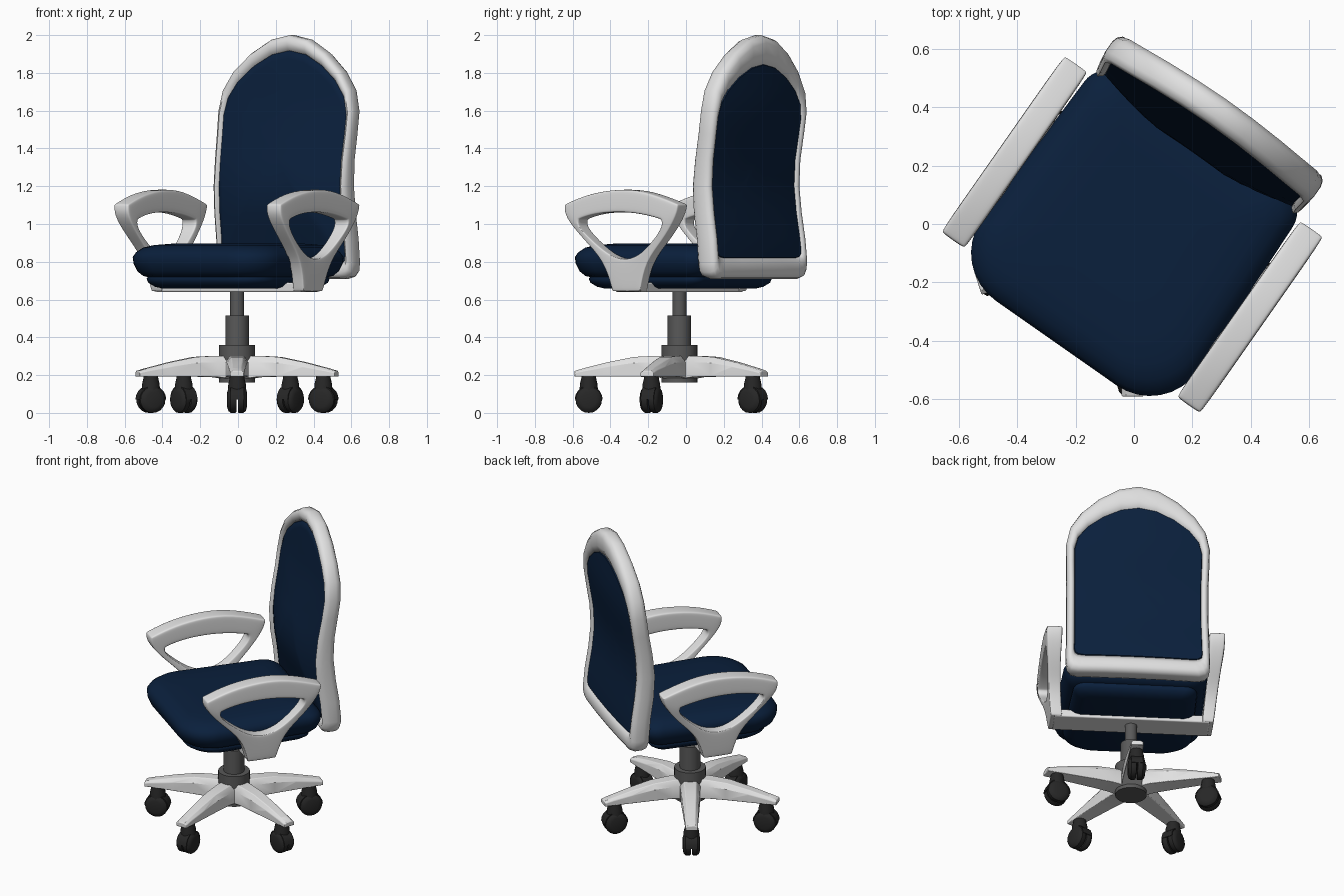
import bpy, bmesh, math
from mathutils import Matrix

if "Cube" in bpy.data.objects:
    bpy.data.objects.remove(bpy.data.objects["Cube"])


def material(name, rgb):
    m = bpy.data.materials.new(name)
    m.diffuse_color = (*rgb, 1)
    m.use_nodes = True
    m.node_tree.nodes["Principled BSDF"].inputs["Base Color"].default_value = m.diffuse_color
    return m


NAVY = material("navy fabric", (0.003, 0.014, 0.045))
WHITE = material("white plastic", (0.75, 0.75, 0.75))
GREY = material("dark grey metal", (0.1, 0.1, 0.1))
BLACK = material("black rubber", (0.02, 0.02, 0.02))

PIVOT = Matrix.Translation((-0.005, -0.035, 0))
TOP = PIVOT @ Matrix.Rotation(math.radians(-35), 4, 'Z')   # swivelled upper part


def loft(bm, loops, caps=True, wrap=False):
    """Skin a list of closed loops with equal point counts."""
    rows = [[bm.verts.new(p) for p in lp] for lp in loops]
    n = len(rows[0])
    pairs = list(zip(rows, rows[1:])) + ([(rows[-1], rows[0])] if wrap else [])
    for a, b in pairs:
        for i in range(n):
            j = (i + 1) % n
            bm.faces.new((a[i], a[j], b[j], b[i]))
    if caps and not wrap:
        bm.faces.new(rows[0][::-1])
        bm.faces.new(rows[-1])
    return rows


def finish(name, bm, mat, matrix, angle=40, bevel=0, subdiv=0):
    bmesh.ops.recalc_face_normals(bm, faces=bm.faces[:])
    me = bpy.data.meshes.new(name)
    bm.to_mesh(me)
    bm.free()
    me.materials.append(mat)
    for p in me.polygons:
        p.use_smooth = True
    if not subdiv:
        me.set_sharp_from_angle(angle=math.radians(angle))
    ob = bpy.data.objects.new(name, me)
    bpy.context.collection.objects.link(ob)
    ob.matrix_world = matrix
    if bevel:
        md = ob.modifiers.new("bevel", 'BEVEL')
        md.width, md.segments = bevel, 2 if subdiv else 3
        md.limit_method, md.angle_limit = 'ANGLE', math.radians(60 if subdiv else 40)
    if subdiv:
        ob.modifiers.new("smooth", 'SUBSURF').levels = subdiv
        ob.modifiers["smooth"].render_levels = subdiv
    return ob


def circle(r, z, n=32):
    return [(r * math.cos(2 * math.pi * i / n), r * math.sin(2 * math.pi * i / n), z)
            for i in range(n)]


# ---- seat cushions: stacked rounded rectangles
def seat_loop(z, inset, back, n=8):
    pts = []
    for cx, cy, r, a0 in ((1, -1, .2, -90), (1, 1, .1, 0), (-1, 1, .1, 90), (-1, -1, .2, 180)):
        r = max(r - inset * .4, .03)
        hx = (.452 if cy < 0 else .435) - inset
        ey = -.455 + inset if cy < 0 else back - inset
        for k in range(n + 1):
            a = math.radians(a0 + 90 * k / n)
            pts.append((cx * (hx - r) + r * math.cos(a), ey - cy * r + r * math.sin(a), z))
    return pts


bm = bmesh.new()
loft(bm, [seat_loop(z, i, .43) for z, i in
          ((.715, .08), (.725, .045), (.75, .02), (.79, .004), (.825, 0), (.85, .014),
           (.875, .045), (.888, .09), (.896, .17), (.898, .28))])
finish("seat_cushion", bm, NAVY, TOP, 60)
bm = bmesh.new()
loft(bm, [seat_loop(z, i, .43) for z, i in
          ((.658, .13), (.668, .095), (.69, .066), (.71, .06), (.73, .07))])
finish("seat_lower_pad", bm, NAVY, TOP, 60)

# ---- cross bar under the seat
bm = bmesh.new()
bmesh.ops.create_cube(bm, size=1, matrix=Matrix.Translation((0, 0, .665)) @
                      Matrix.Diagonal((.94, .17, .05, 1)))
finish("cross_bar", bm, WHITE, TOP, 40, .008)

# ---- armrests: ring of outer (y,z), inner (y,z), half width
RING = [(-.37, 1.105, -.275, 1.025, .05), (-.22, 1.16, -.17, 1.055, .05),
        (-.03, 1.187, -.02, 1.065, .05), (.15, 1.178, .12, 1.055, .05),
        (.37, 1.105, .255, 1.025, .05), (.352, 1.035, .26, .985, .046),
        (.26, .915, .195, .915, .038), (.135, .80, .105, .84, .037),
        (.09, .642, .03, .815, .037), (-.09, .642, -.03, .815, .037),
        (-.13, .80, -.105, .84, .037), (-.265, .925, -.205, .915, .038),
        (-.37, 1.04, -.28, .985, .046)]


def arm_x(z):
    return .458 + .034 * min(1, (z - .64) / .35)


for side, label in ((-1, "left"), (1, "right")):
    bm = bmesh.new()
    loft(bm, [[(side * (arm_x(oz) + s * w), oy, oz) for oy, oz, iy, iz, w in RING]
              if outer else
              [(side * (arm_x(iz) + s * w), iy, iz) for oy, oz, iy, iz, w in RING]
              for outer, s in ((1, -1), (1, 1), (0, 1), (0, -1))], wrap=True)
    finish(label + "_armrest", bm, WHITE, TOP, 45, .017, 2)

# ---- backrest: arched outline bent by a lumbar curve
HALF = [(.2, .71), (.37, .71), (.41, .72), (.43, .745), (.435, .79), (.433, .92), (.43, 1.06),
        (.428, 1.2), (.428, 1.34), (.432, 1.48), (.434, 1.6), (.41, 1.71), (.345, 1.81),
        (.24, 1.905), (.12, 1.975)]
OUTLINE = [(0, .71)] + HALF + [(0, 2.0)] + [(-x, z) for x, z in reversed(HALF)]


def bent(x, z, dy):
    base = .458 + .024 * math.cos((z - 1.23) / .45 * math.pi + math.pi)
    if z > 1.68:
        base = .482 - .015 * (z - 1.68) / .32
    bow = .012 + .03 * (z - .71) / 1.29
    if dy < 0 and z < 1.4:                     # deeper front edge low down
        dy *= 1 + .35 * min(1, (1.4 - z) / .3)
    return (x, base + bow * (1 - (x / .435) ** 2) + dy, z)


def back_loop(side, bottom, top, dy, scale=1):
    mid = (.71 + bottom + 2.0 - top) / 2
    pts = []
    for x, z in OUTLINE:
        zi = z + bottom * max(0, (.95 - z) / .24) - top * max(0, (z - 1.45) / .55)
        pts.append(bent(x * (1 - side / .435) * scale, mid + (zi - mid) * scale, dy))
    return pts


bm = bmesh.new()
loft(bm, [back_loop(*a) for a in
          ((.045, .09, .09, -.015), (.036, .07, .075, -.042), (.02, .03, .04, -.052),
           (.006, .008, .01, -.04), (0, 0, 0, -.018), (0, 0, 0, .02), (.006, .008, .01, .04),
           (.02, .03, .04, .052), (.038, .08, .11, .048), (.047, .11, .155, .03),
           (.05, .115, .165, .0))], caps=False)
finish("backrest_frame", bm, WHITE, TOP, 60)


def panel(name, edge, sign, rise):
    bm = bmesh.new()
    rows = loft(bm, [back_loop(*edge, sign * (.036 + rise * (1 - s * s) if i else .02), s)
                     for i, s in enumerate((1, .985, .92, .8, .65, .5, .35, .18))], caps=False)
    mid = (.71 + edge[1] + 2.0 - edge[2]) / 2
    c = bm.verts.new(bent(0, mid, sign * (.036 + rise)))
    last = rows[-1]
    for i in range(len(last)):
        bm.faces.new((last[i], last[(i + 1) % len(last)], c))
    finish(name, bm, NAVY, TOP, 60)


panel("backrest_front_cushion", (.03, .07, .078), -1, .058)
panel("backrest_rear_panel", (.044, .105, .15), 1, .0)

# ---- gas column and hub
bm = bmesh.new()
loft(bm, [circle(r, z) for r, z in
          ((.095, .16), (.095, .36), (.062, .36), (.062, .515), (.037, .515), (.037, .65))])
finish("column", bm, GREY, PIVOT, 30)

# ---- five legs with twin-wheel casters
LEG = ((.06, .062, .18, .302), (.13, .06, .19, .302), (.24, .054, .192, .296),
       (.38, .046, .192, .268), (.5, .039, .192, .238), (.555, .037, .192, .222))
for k in range(5):
    spin = PIVOT @ Matrix.Rotation(math.radians(72 * k), 4, 'Z')
    bm = bmesh.new()
    loft(bm, [[(-w, -r, b), (w, -r, b), (w, -r, b + (t - b) * .7), (w * .6, -r, t),
               (-w * .6, -r, t), (-w, -r, b + (t - b) * .7)] for r, w, b, t in LEG])
    finish("base_leg_%d" % (k + 1), bm, WHITE, spin, 35, .004)

    bm = bmesh.new()
    for s in (-1, 1):                                   # wheels
        loft(bm, [[(s * x, p[0], p[1]) for p in circle(r, 0, 20)] for x, r in
                  ((.004, .066), (.01, .07), (.034, .07), (.046, .06), (.052, .04))])
    hood = [(.074 * math.cos(math.radians(a)), .074 * math.sin(math.radians(a)))
            for a in range(0, 181, 18)]
    loft(bm, [[(x, y, z) for y, z in hood] for x in (-.036, .036)])
    loft(bm, [circle(r, z, 16) for r, z in ((.05, .04), (.046, .085), (.04, .11), (.038, .125))])
    finish("caster_%d" % (k + 1), bm, BLACK, spin @ Matrix.Translation((0, -.48, .07)), 35)
